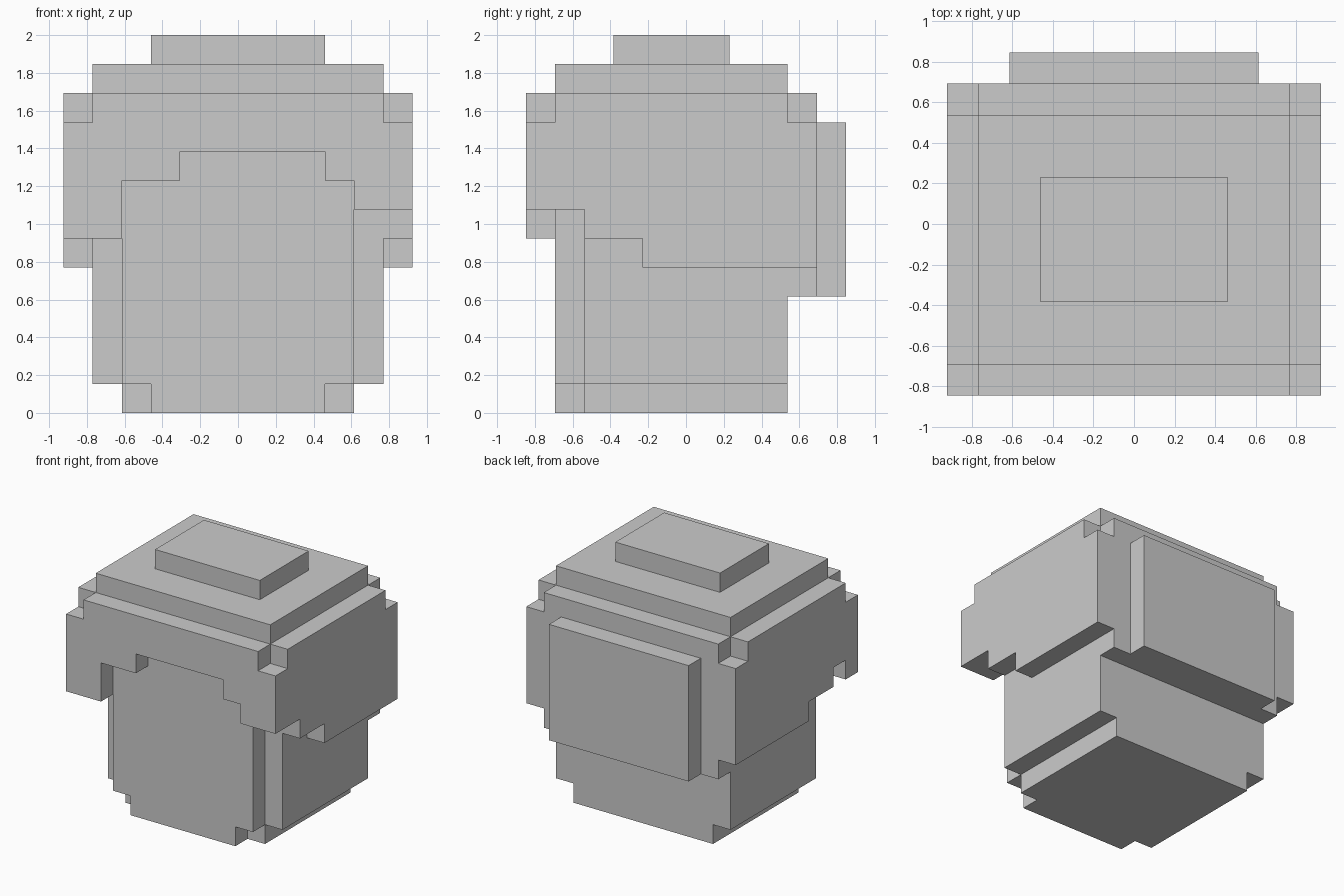
import bpy, bmesh
from mathutils import Vector

if "Cube" in bpy.data.objects:
    bpy.data.objects.remove(bpy.data.objects["Cube"])

U = 2 / 13                       # one block; the model is 12 x 11 x 13 blocks
OFFSET = Vector((0, -5.5, 0))    # y is counted 0..11 from front to back


def block_part(name, boxes):
    """Join boxes (x0, x1, y0, y1, z0, z1) in block units into one closed skin."""
    cells = {(x, y, z) for x0, x1, y0, y1, z0, z1 in boxes
             for x in range(x0, x1) for y in range(y0, y1) for z in range(z0, z1)}
    bm = bmesh.new()
    verts = {}

    def vert(p):
        if p not in verts:
            verts[p] = bm.verts.new((Vector(p) + OFFSET) * U)
        return verts[p]

    for c in sorted(cells):
        for axis in range(3):
            for side in (0, 1):
                n = list(c)
                n[axis] += 2 * side - 1
                if tuple(n) in cells:
                    continue
                a, b = (axis + 1) % 3, (axis + 2) % 3
                ring = []
                for da, db in ((0, 0), (1, 0), (1, 1), (0, 1)):
                    p = list(c)
                    p[axis] += side
                    p[a] += da
                    p[b] += db
                    ring.append(vert(tuple(p)))
                bm.faces.new(ring if side else ring[::-1])
    bmesh.ops.dissolve_limit(bm, angle_limit=0.01, verts=bm.verts[:], edges=bm.edges[:])
    mesh = bpy.data.meshes.new(name)
    bm.to_mesh(mesh)
    bm.free()
    obj = bpy.data.objects.new(name, mesh)
    bpy.context.collection.objects.link(obj)
    return obj


def mirrored(boxes):
    return boxes + [(-b[1], -b[0]) + b[2:] for b in boxes]


# Head with a raised face and a narrower chin layer
block_part("head", [
    (-5, 5, 2, 9, 1, 11), (-4, 4, 2, 9, 0, 1),
    (-4, 4, 1, 2, 1, 11), (-3, 3, 1, 2, 0, 1),
])

# Hair: crown, stepped fringe, stepped sides and back
crown = [(-5, 5, 1, 9, 11, 12), (-3, 3, 3, 7, 12, 13)]
fringe = [(-6, -4, 0, 1, 6, 10), (-4, -2, 0, 1, 8, 10), (-2, 3, 0, 1, 9, 10),
          (3, 4, 0, 1, 8, 10), (4, 6, 0, 1, 7, 10), (-5, 5, 0, 1, 10, 11)]
sides = mirrored([(4, 6, 1, 2, 7, 10), (4, 6, 1, 2, 10, 11), (5, 6, 2, 4, 6, 11),
                  (5, 6, 4, 9, 5, 11), (5, 6, 9, 10, 5, 10)])
back = [(-5, 5, 9, 10, 4, 11), (-4, 4, 10, 11, 4, 10)]
block_part("hair", crown + fringe + sides + back)
